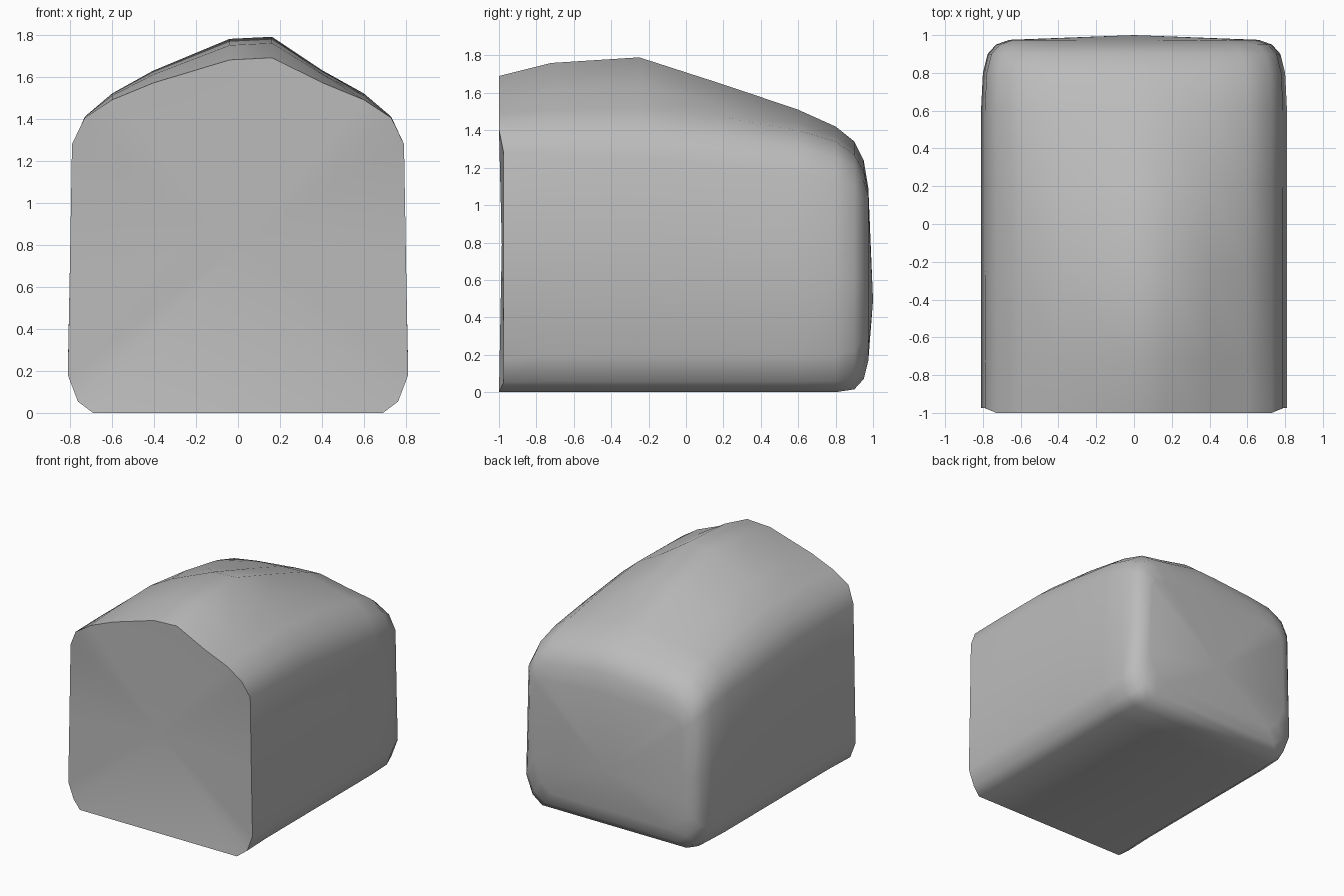
import bpy, bmesh, math

if "Cube" in bpy.data.objects:
    bpy.data.objects.remove(bpy.data.objects["Cube"])

grey = bpy.data.materials.new("plain grey")
grey.use_nodes = True
colour = (0.5, 0.5, 0.5, 1)
grey.diffuse_color = colour
grey.node_tree.nodes["Principled BSDF"].inputs["Base Color"].default_value = colour


def outline(half, floor, eave, shoulder, top, inset):
    """Closed cross-section: flat floor, chamfered corners, gabled roof."""
    mid = floor + (eave - floor) * 0.55
    right = [(half - inset, floor), (half - inset * 0.4, floor + inset * 0.45),
             (half, floor + inset * 1.5), (half - 0.01, mid), (half - 0.02, eave),
             (half * 0.9, (eave + shoulder) / 2 + 0.02),
             (half * 0.74, shoulder), (half * 0.5, shoulder * 0.6 + top * 0.4),
             (half * 0.2, top)]
    left = [(-x, z) for x, z in reversed(right)]
    left[0] = (-0.04, top - 0.01)
    return right + left


# Sections from front to back: y, half width, floor, eave, shoulder, top, inset
sections = [
    (-1.0, 0.81, 0.01, 1.29, 1.50, 1.70, 0.12),
    (-0.72, 0.81, 0.01, 1.28, 1.52, 1.77, 0.13),
    (-0.25, 0.81, 0.01, 1.27, 1.53, 1.80, 0.13),
    (0.20, 0.81, 0.01, 1.22, 1.48, 1.655, 0.13),
    (0.60, 0.81, 0.01, 1.18, 1.41, 1.52, 0.13),
    (0.80, 0.80, 0.01, 1.14, 1.35, 1.43, 0.13),
    (0.90, 0.775, 0.025, 1.10, 1.28, 1.35, 0.14),
    (0.95, 0.73, 0.08, 1.05, 1.19, 1.25, 0.15),
    (0.975, 0.66, 0.18, 1.00, 1.07, 1.10, 0.16),
]

# Body lofted through the sections
bm = bmesh.new()
rings = []
for i, (y, *shape) in enumerate(sections):
    ring = []
    for x, z in outline(*shape):
        # the front face bows forward a little in the middle
        bow = 0.025 if i == 0 and abs(x) > 0.75 else 0
        ring.append(bm.verts.new((x, y + bow, z)))
    rings.append(ring)
for a, b in zip(rings, rings[1:]):
    for i in range(len(a)):
        j = (i + 1) % len(a)
        bm.faces.new((a[i], a[j], b[j], b[i]))

# Front and back caps, each fanned from a centre point
for ring, y, z in ((rings[0], -0.985, 0.8), (rings[-1], 1.0, 0.5)):
    hub = bm.verts.new((0, y, z))
    for i in range(len(ring)):
        bm.faces.new((ring[i], ring[(i + 1) % len(ring)], hub))

bmesh.ops.recalc_face_normals(bm, faces=bm.faces)
low = min(v.co.z for v in bm.verts)
bmesh.ops.translate(bm, verts=bm.verts, vec=(0, 0, -low))
mesh = bpy.data.meshes.new("body")
bm.to_mesh(mesh)
bm.free()
mesh.materials.append(grey)
body = bpy.data.objects.new("body", mesh)
bpy.context.collection.objects.link(body)

# Smooth sides with a crisp front rim
bpy.context.view_layer.objects.active = body
body.select_set(True)
bpy.ops.object.shade_smooth_by_angle(angle=math.radians(55))
